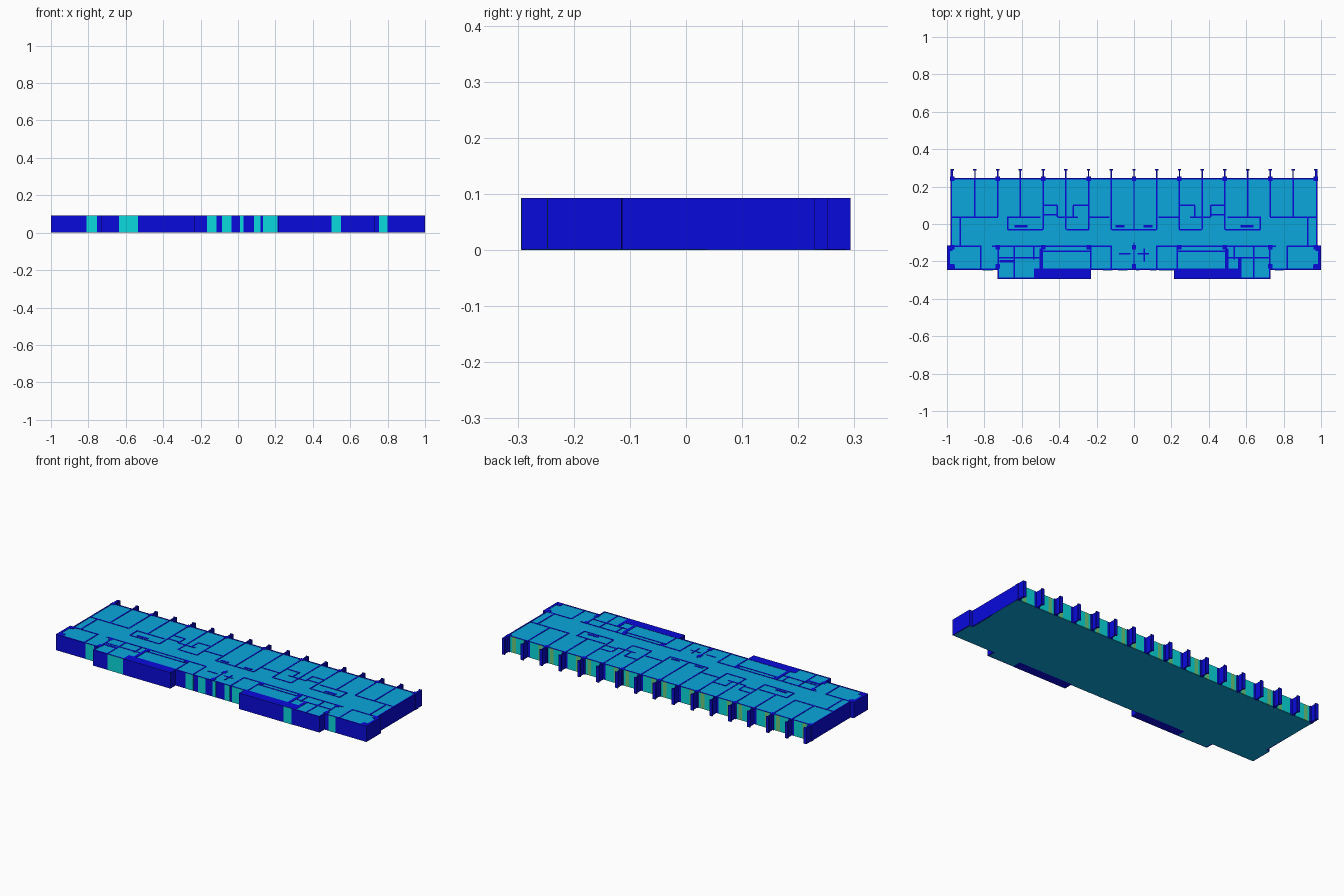
import bpy, bmesh

H = 0.093      # storey height
T = 0.008      # partition thickness
PITCH = 0.1215 # spacing of the rear fins
N, S, F = 0.246, -0.247, -0.293   # rear face, front face, front bay face


def material(name, rgb):
    m = bpy.data.materials.new(name)
    m.diffuse_color = (*rgb, 1)
    return m


BLUE = material("wall_blue", (0.003, 0.003, 0.72))
CYAN = material("room_cyan", (0.003, 0.39, 0.72))
TEAL = material("window_teal", (0.003, 0.70, 0.72))
GREEN = material("door_green", (0.15, 0.60, 0.20))


def boxes(name, rects, mat, z0=0.0, z1=H):
    """One object of upright boxes from (x0, y0, x1, y1) footprints."""
    bm = bmesh.new()
    for x0, y0, x1, y1 in rects:
        vs = bmesh.ops.create_cube(bm, size=1)["verts"]
        for v in vs:
            v.co.x = x1 if v.co.x > 0 else x0
            v.co.y = y1 if v.co.y > 0 else y0
            v.co.z = z1 if v.co.z > 0 else z0
    me = bpy.data.meshes.new(name)
    bm.to_mesh(me)
    bm.free()
    me.materials.append(mat)
    ob = bpy.data.objects.new(name, me)
    bpy.context.collection.objects.link(ob)
    return ob


def both(rects):
    return rects + [(-x1, y0, -x0, y1) for x0, y0, x1, y1 in rects]


def vline(x, y0, y1, t=T):
    return (x - t / 2, y0, x + t / 2, y1)


def hline(y, x0, x1, t=T):
    return (x0, y - t / 2, x1, y + t / 2)


def square(x, y, s=0.024):
    return (x - s / 2, y - s / 2, x + s / 2, y + s / 2)


# room volumes: rear flats, corridor, front flats, projecting front rooms
boxes("room_volumes", [
    (-0.98, 0.037, 0.98, N - 0.002), (-0.975, -0.115, 0.975, 0.037),
    (-0.995, S + 0.003, 0.995, -0.115),
    (-0.722, F + 0.006, -0.535, S + 0.003),
    (0.56, F + 0.006, 0.722, S + 0.003)], CYAN, 0, H - 0.0015)

# outer walls
outer = both([
    vline(0.977, -0.115, 0.29), (0.985, S, 1.0, -0.115),
    hline(-0.118, 0.82, 0.995), hline(S + 0.004, 0.725, 1.0),
    vline(0.726, F, -0.115), (0.958, S, 1.0, S + 0.025),
    (0.97, -0.145, 1.0, -0.115)])
outer += [hline(N - 0.004, -0.98, 0.98), hline(S + 0.004, -0.235, 0.215),
          hline(F + 0.004, -0.73, -0.5), hline(F + 0.004, 0.5, 0.73)]
boxes("outer_walls", outer, BLUE, 0.001)

# solid front bays
boxes("front_bay_blocks", [(-0.535, F, -0.23, -0.238), (0.213, F, 0.56, -0.238)],
      BLUE, 0, H)

# rear fins with T-shaped ends, and columns on every second grid line
fins, columns = [], []
for i in range(-8, 9):
    x = max(-0.977, min(0.977, i * PITCH))
    fins += [vline(x, N - 0.01, 0.293, 0.007), (x - 0.009, 0.286, x + 0.009, 0.293)]
    if i % 2 == 0:
        columns += [square(x, N - 0.005), square(x, -0.125)]
        if i % 6 == 0 or abs(i) == 8:
            columns.append(square(x, -0.225))
boxes("rear_fins", fins, BLUE)
boxes("columns", columns, BLUE, 0.001)

# partitions between the rear flats and their entrance lobbies
rear = [vline(0, -0.03, N)]
for i in range(1, 8):
    low = -0.03 if i in (1, 4) else 0.037
    rear += both([vline(i * PITCH, low, N)])
rear += both([
    hline(0.037, 0.727, 0.98), hline(0.037, 0.30, 0.41), hline(0.037, 0.13, 0.24),
    hline(0.037, 0.50, 0.68), hline(-0.03, 0, 0.1215), hline(-0.03, 0.24, 0.36),
    hline(-0.03, 0.486, 0.675), vline(0.675, -0.03, 0.037), vline(0.364, -0.03, 0.037),
    vline(0.243, -0.03, 0.037), vline(0.93, -0.115, 0.037),
    vline(0.41, 0.037, 0.10), hline(0.10, 0.41, 0.486), hline(0.05, 0.41, 0.486),
    vline(0.325, 0.037, 0.10), hline(0.10, 0.243, 0.325),
    hline(-0.012, 0.57, 0.64, 0.014), hline(-0.012, 0.05, 0.10, 0.012)])
boxes("rear_partitions", rear, BLUE, 0.001)

# partitions of the front rooms
front = both([
    vline(0.82, S, -0.115), hline(-0.118, 0.50, 0.76), vline(0.64, F, -0.118),
    vline(0.535, -0.19, -0.115), vline(0.495, S, -0.13, 0.018),
    hline(-0.145, 0.235, 0.495), hline(-0.118, 0.12, 0.50), vline(0.23, S, -0.115),
    vline(0.1215, S, -0.115), hline(-0.18, 0.50, 0.725), hline(-0.16, 0.02, 0.08)])
front += [vline(0, S, -0.10), vline(0.055, -0.2, -0.13),
          (0.555, -0.29, 0.575, -0.18), hline(-0.2, -0.72, -0.64, 0.014)]
boxes("front_partitions", front, BLUE, 0.001)

# full-height front windows
spans = [(-0.81, -0.755, S), (-0.635, -0.535, F), (-0.165, -0.115, S),
         (-0.085, -0.035, S), (0.01, 0.03, S), (0.085, 0.12, S),
         (0.135, 0.21, S), (0.50, 0.55, F), (0.755, 0.80, S)]
boxes("front_windows", [(a, y - 0.0008, b, y + 0.006) for a, b, y in spans],
      TEAL, 0.001, H - 0.0005)

# rear glazing: window and balcony door in each bay, mirrored bay by bay
glass, doors = [], []
for i in range(-8, 8):
    c, s = (i + 0.5) * PITCH, (1 if i % 2 else -1)
    for a, b, group in ((-0.042, 0.012, glass), (0.012, 0.036, doors),
                        (0.036, 0.05, glass)):
        x0, x1 = sorted((c + s * a, c + s * b))
        group.append((x0, N - 0.006, x1, N + 0.001))
boxes("rear_windows", glass, TEAL, 0.001, H - 0.0005)
boxes("balcony_doors", doors, GREEN, 0.001, H - 0.0005)
